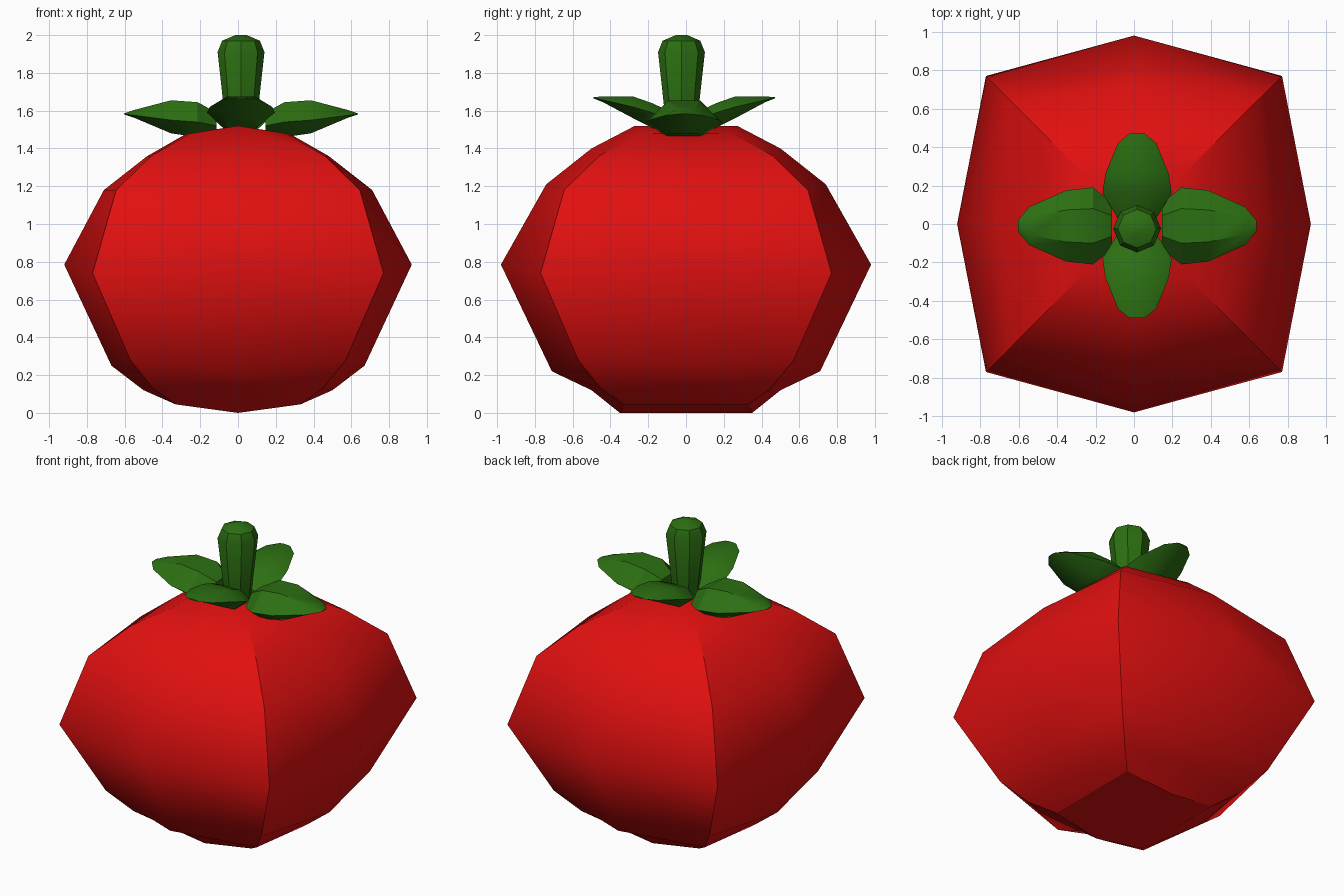
import bpy, bmesh, math

if "Cube" in bpy.data.objects:
    bpy.data.objects.remove(bpy.data.objects["Cube"])


def material(name, rgb):
    m = bpy.data.materials.new(name)
    m.diffuse_color = (*rgb, 1)
    m.use_nodes = True
    m.node_tree.nodes["Principled BSDF"].inputs["Base Color"].default_value = m.diffuse_color
    return m


RED = material("red_skin", (0.75, 0.005, 0.005))
GREEN = material("green_leaf", (0.025, 0.16, 0.006))


def loft(name, rings, mat, sharp=None, angle=30):
    """Skin a stack of equal-length point rings and cap both ends."""
    bm = bmesh.new()
    rows = [[bm.verts.new(p) for p in r] for r in rings]
    n = len(rows[0])
    for a, b in zip(rows, rows[1:]):
        for i in range(n):
            j = (i + 1) % n
            bm.faces.new((a[i], a[j], b[j], b[i]))
    if sharp:
        # caps folded along the side-to-side ridge, running front to back
        for r in (rows[0], rows[-1]):
            bm.faces.new((r[6], r[7], r[1], r[2]))
            bm.faces.new((r[2], r[3], r[5], r[6]))
            bm.faces.new((r[7], r[0], r[1]))
            bm.faces.new((r[3], r[4], r[5]))
    else:
        bm.faces.new(rows[0])
        bm.faces.new(rows[-1])
    bmesh.ops.recalc_face_normals(bm, faces=bm.faces)
    if sharp:
        for f in bm.faces:
            f.smooth = True
        # corner seams and the rim of the base stay crisp
        for a, b in zip(rows, rows[1:]):
            for i in (1, 3, 5, 7):
                bm.edges.get((a[i], b[i])).smooth = False
        for i in range(8):
            bm.edges.get((rows[-1][i], rows[-1][(i + 1) % 8])).smooth = False
    me = bpy.data.meshes.new(name)
    bm.to_mesh(me)
    bm.free()
    me.materials.append(mat)
    ob = bpy.data.objects.new(name, me)
    bpy.context.collection.objects.link(ob)
    if not sharp:
        bpy.ops.object.select_all(action='DESELECT')
        ob.select_set(True)
        bpy.context.view_layer.objects.active = ob
        bpy.ops.object.shade_smooth_by_angle(angle=math.radians(angle))
    return ob


# Fruit: squarish rings given as corner (c, z), front (b, z), side (a, z)
def body_ring(c, zc, b, zb, a, za):
    return [(a, 0, za), (c, c, zc), (0, b, zb), (-c, c, zc),
            (-a, 0, za), (-c, -c, zc), (0, -b, zb), (c, -c, zc)]


body_rows = [
    (.25, 1.48, .27, 1.52, .27, 1.48),
    (.46, 1.36, .50, 1.40, .48, 1.36),
    (.645, 1.18, .74, 1.21, .71, 1.18),
    (.77, .74, .98, .785, .92, .785),
    (.57, .28, .71, .22, .67, .25),
    (.45, .13, .50, .12, .50, .12),
    (.33, .045, .35, 0, .33, .045),
]
loft("fruit", [body_ring(*r) for r in body_rows], RED, sharp=True)

# Stem: flared octagonal post with a domed tip
SX, SY = .016, -.024


def circle(r, z, n=8):
    return [(SX + r * math.cos(2 * math.pi * i / n),
             SY + r * math.sin(2 * math.pi * i / n), z) for i in range(n)]


loft("stem", [circle(r, z) for r, z in
              ((.075, 1.48), (.092, 1.62), (.124, 1.91), (.10, 1.97), (.03, 2.0))],
     GREEN)


# Leaves: six-sided sections (distance, half width, bottom, edge, top)
def leaf(name, rows, turn, length):
    ca, sa = math.cos(turn), math.sin(turn)
    rings = []
    for d, w, zb, ze, zt in rows:
        d *= length
        sec = [(-w, ze), (-w * .45, zt), (w * .45, zt),
               (w, ze), (w * .45, zb), (-w * .45, zb)]
        rings.append([(.016 + d * ca - v * sa, -.01 + d * sa + v * ca, z)
                      for v, z in sec])
    loft(name, rings, GREEN)


side_rows = [(.13, .12, 1.48, 1.52, 1.59), (.23, .20, 1.46, 1.54, 1.645),
             (.37, .185, 1.48, 1.55, 1.655), (.56, .10, 1.56, 1.575, 1.605),
             (.62, .03, 1.58, 1.582, 1.585)]
end_rows = [(.04, .10, 1.46, 1.53, 1.58), (.17, .18, 1.51, 1.59, 1.64),
            (.27, .165, 1.56, 1.62, 1.675), (.43, .10, 1.645, 1.657, 1.675),
            (.48, .04, 1.665, 1.668, 1.672)]
leaf("right_leaf", side_rows, 0, 1)
leaf("left_leaf", side_rows, math.pi, 1)
leaf("back_leaf", end_rows, math.pi / 2, 1)
leaf("front_leaf", end_rows, -math.pi / 2, 1)
